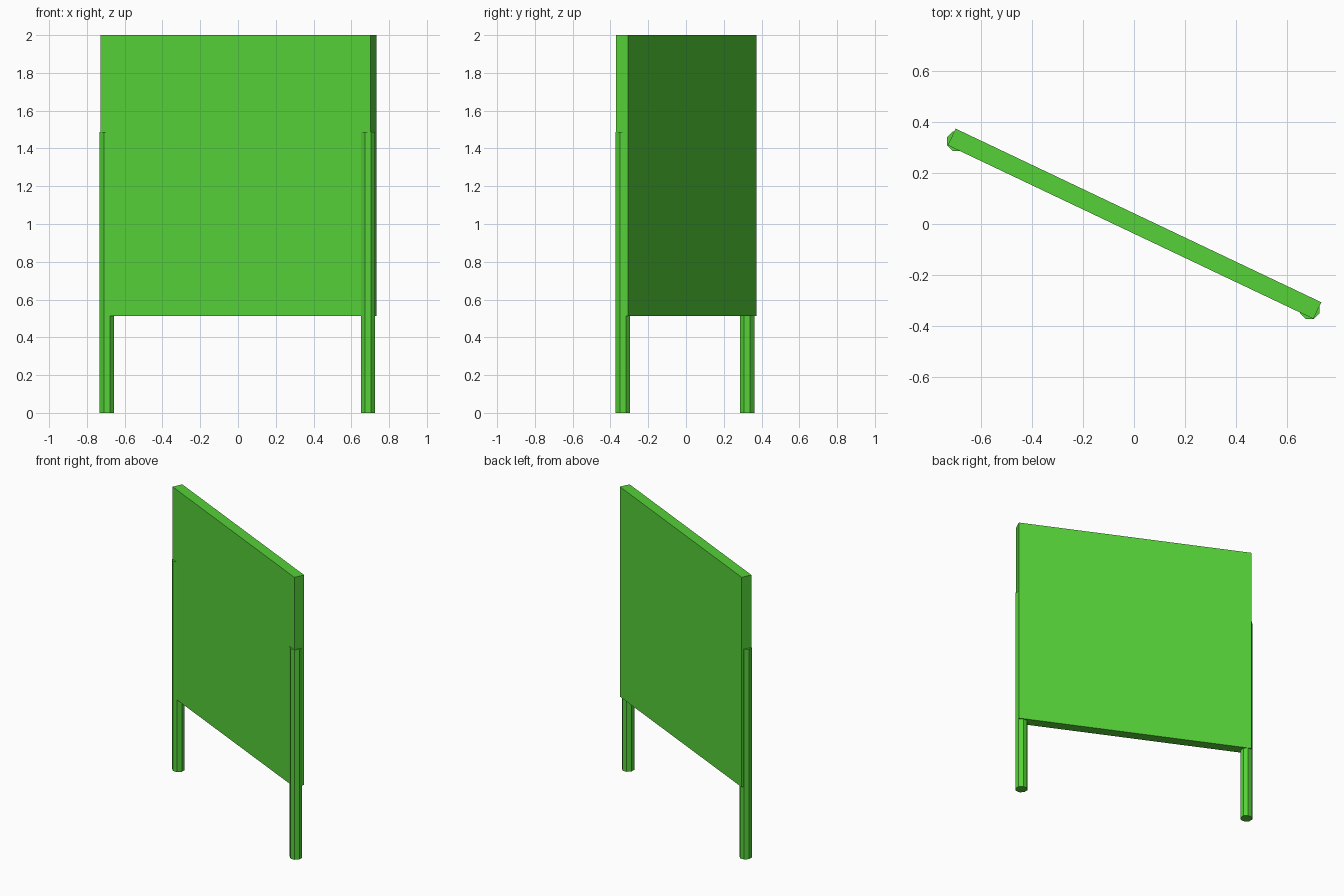
import bpy
import math

if "Cube" in bpy.data.objects:
    bpy.data.objects.remove(bpy.data.objects["Cube"])

green = bpy.data.materials.new("green_paint")
green.diffuse_color = (0.09, 0.64, 0.04, 1.0)
green.use_nodes = True
green.node_tree.nodes["Principled BSDF"].inputs["Base Color"].default_value = green.diffuse_color

# Board: thin upright slab, turned about z
BOTTOM, TOP = 0.513, 2.0
bpy.ops.mesh.primitive_cube_add(size=1, location=(0.002, 0.001, (BOTTOM + TOP) / 2),
                                rotation=(0, 0, math.radians(-25.4)))
board = bpy.context.object
board.name = "sign_board"
board.scale = (1.584, 0.072, TOP - BOTTOM)
board.data.materials.append(green)


# Posts: octagonal poles with flats facing the axes
def post(name, x, y, apothem=0.038, height=1.487):
    bpy.ops.mesh.primitive_cylinder_add(vertices=8, depth=height,
                                        radius=apothem / math.cos(math.pi / 8),
                                        location=(x, y, height / 2),
                                        rotation=(0, 0, math.pi / 8))
    ob = bpy.context.object
    ob.name = name
    ob.data.materials.append(green)


post("left_post", -0.694, 0.324)
post("right_post", 0.688, -0.334)
